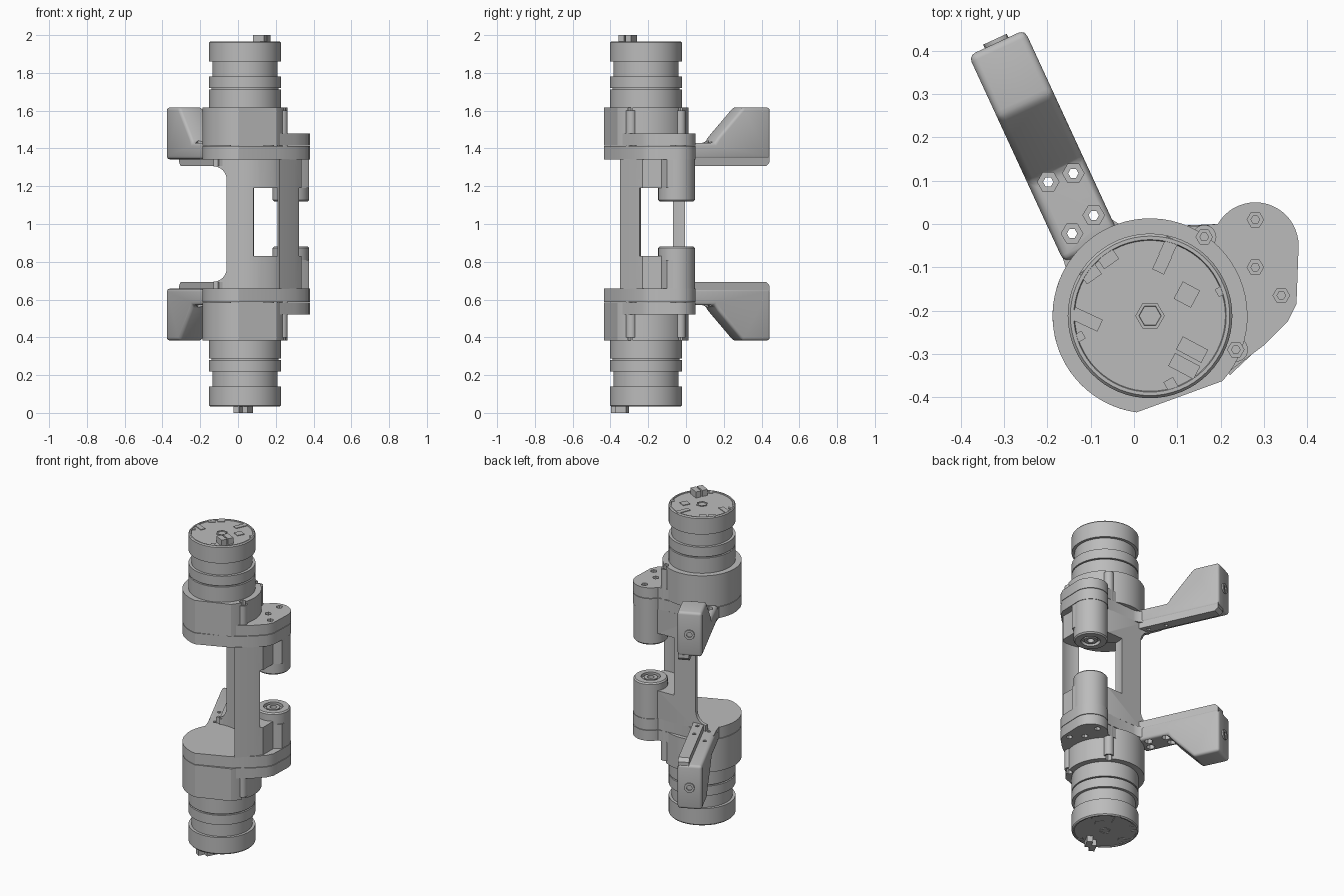
import bpy, bmesh
from math import radians, cos, sin
from mathutils import Matrix, Vector

if "Cube" in bpy.data.objects:
    bpy.data.objects.remove(bpy.data.objects["Cube"])

grey = bpy.data.materials.new("plain_grey")
grey.use_nodes = True
COLOUR = (0.5, 0.5, 0.5, 1)
grey.diffuse_color = COLOUR
grey.node_tree.nodes["Principled BSDF"].inputs["Base Color"].default_value = COLOUR

MOTOR = (0.037, -0.212)   # motor axis
PIVOT = (0.28, -0.05)     # pivot tube axis
parts = []


def arc(centre, r, a0, a1, n):
    angles = [radians(a0 + (a1 - a0) * i / n) for i in range(n + 1)]
    return [(centre[0] + r * cos(a), centre[1] + r * sin(a)) for a in angles]


def add_prism(bm, outline, lo, hi, matrix=Matrix()):
    low = [bm.verts.new(matrix @ Vector((x, y, lo))) for x, y in outline]
    high = [bm.verts.new(matrix @ Vector((x, y, hi))) for x, y in outline]
    bm.faces.new(low[::-1])
    bm.faces.new(high)
    for i in range(len(low)):
        j = (i + 1) % len(low)
        bm.faces.new((low[i], low[j], high[j], high[i]))


def add_lathe(bm, profile, centre, steps=64, matrix=Matrix()):
    verts = [bm.verts.new((r, 0, z)) for r, z in profile]
    edges = [bm.edges.new(p) for p in zip(verts, verts[1:])]
    made = bmesh.ops.spin(bm, geom=verts + edges, cent=(0, 0, 0), axis=(0, 0, 1),
                          angle=radians(360), steps=steps)
    new = set(verts)
    for f in bm.faces:
        if any(v in new for v in f.verts):
            new.update(f.verts)
    grown = True
    while grown:
        size = len(new)
        for v in list(new):
            new.update(e.other_vert(v) for e in v.link_edges)
        grown = len(new) > size
    shift = Matrix.Translation((centre[0], centre[1], 0))
    for v in new:
        v.co = matrix @ shift @ v.co
    bmesh.ops.remove_doubles(bm, verts=list(new), dist=1e-5)


def finish(bm, name, mirror=True, part=True):
    # Origins sit at mid height so that a Z mirror makes the lower half
    bmesh.ops.recalc_face_normals(bm, faces=bm.faces)
    bmesh.ops.translate(bm, verts=bm.verts, vec=(0, 0, -1))
    mesh = bpy.data.meshes.new(name)
    bm.to_mesh(mesh)
    bm.free()
    mesh.materials.append(grey)
    obj = bpy.data.objects.new(name, mesh)
    obj.location.z = 1
    bpy.context.collection.objects.link(obj)
    if part:
        parts.append((obj, mirror))
    else:
        obj.hide_render = True
    return obj


def prism(name, outline, lo, hi, matrix=Matrix(), **kw):
    bm = bmesh.new()
    add_prism(bm, outline, lo, hi, matrix)
    return finish(bm, name, **kw)


def lathe(name, profile, centre, steps=64, matrix=Matrix(), **kw):
    bm = bmesh.new()
    add_lathe(bm, profile, centre, steps, matrix)
    return finish(bm, name, **kw)


def box(bm, x, y, w, d, lo, hi, turn=0):
    m = Matrix.Translation((x, y, 0)) @ Matrix.Rotation(radians(turn), 4, "Z")
    w, d = w / 2, d / 2
    add_prism(bm, [(-w, -d), (w, -d), (w, d), (-w, d)], lo, hi, m)


def apply(obj):
    bpy.context.view_layer.update()
    dg = bpy.context.evaluated_depsgraph_get()
    mesh = bpy.data.meshes.new_from_object(obj.evaluated_get(dg))
    obj.modifiers.clear()
    obj.data = mesh


def cut(objs, cutter):
    for obj in objs:
        mod = obj.modifiers.new("cut", "BOOLEAN")
        mod.operation, mod.solver, mod.object = "DIFFERENCE", "EXACT", cutter
        apply(obj)
    bpy.data.objects.remove(cutter)


# Stepped motor with a rim groove and hub
lathe("motor", [(0, 1.6), (0.19, 1.6), (0.19, 1.712), (0.178, 1.712), (0.178, 1.72),
                (0.19, 1.72), (0.19, 1.78), (0.173, 1.78), (0.173, 1.86), (0.19, 1.86),
                (0.19, 1.96), (0.184, 1.967), (0.176, 1.967), (0.174, 1.962),
                (0, 1.962)], MOTOR)
lathe("motor_hub", [(0, 1.95), (0.034, 1.95), (0.034, 1.966), (0.026, 1.966),
                    (0.024, 1.958), (0, 1.958)], MOTOR, 6)

# Small board components on the motor face
bm = bmesh.new()
for x, y, w, d, turn in [(-0.1, -0.115, 0.03, 0.042, -55), (-0.06, -0.08, 0.03, 0.042, -55),
                         (0.065, -0.09, 0.045, 0.03, 65), (0.08, -0.055, 0.045, 0.03, 65),
                         (0.122, -0.163, 0.045, 0.045, -28), (-0.11, -0.22, 0.07, 0.03, -25),
                         (-0.125, -0.26, 0.02, 0.02, 30), (0.2, -0.155, 0.02, 0.02, 30),
                         (0.085, -0.37, 0.025, 0.025, 30)]:
    box(bm, x, y, w, d, 1.955, 1.966, turn)
finish(bm, "board_components")

# Paired wire sockets, turned differently on the two motors
for name, spots, lo, hi in [("upper_socket", [(0.134, -0.29), (0.116, -0.328)], 1.95, 2.0),
                            ("lower_socket", [(0.05, -0.34), (0.006, -0.36)], 0.0, 0.05)]:
    bm = bmesh.new()
    for x, y in spots:
        box(bm, x, y, 0.066, 0.034, lo, hi, -28 if lo > 1 else 62)
    finish(bm, name, mirror=False)

# Motor housing, cam cover and base plate
housing = prism("motor_housing", arc(MOTOR, 0.225, -42, 262, 56), 1.415, 1.617)
cam_edge = [(0.2, -0.355), (0.3, -0.28), (0.355, -0.225), (0.375, -0.185)]
lobe = arc(PIVOT, 0.1, 0, 150, 20)
cover = prism("cam_cover", cam_edge + lobe + [(0.06, -0.012), (0.05, -0.2)], 1.415, 1.48)
fillet = arc((0.01, 0.09), 0.1, 262, 205, 8)
base = prism("base_plate", arc(MOTOR, 0.225, 150, 262, 24) + cam_edge + lobe + fillet
             + [(-0.2, 0.01), (-0.17, -0.06)], 1.342, 1.412)
bosses = []
for x, y in [(0.162, -0.03), (0.235, -0.29)]:
    bosses.append(prism("screw_boss", arc((x, y), 0.028, 0, 345, 23), 1.4, 1.6))

# Pivot tube with a recessed bearing
lathe("pivot_tube", [(0, 1.4), (0.097, 1.4), (0.097, 1.128), (0.09, 1.12), (0.055, 1.12),
                     (0.055, 1.14), (0.038, 1.14), (0.038, 1.124), (0.02, 1.124),
                     (0.02, 1.16), (0, 1.16)], PIVOT)
prism("tube_web", [(0.24, -0.17), (0.335, -0.13), (0.375, -0.1), (0.375, -0.05),
                   (0.28, -0.05)], 1.19, 1.36)

# Bracket arm: side profile run along the arm direction
u, v = Vector((-0.419, 0.908, 0)), Vector((0.908, 0.419, 0))
frame = Matrix((u, Vector((0, 0, 1)), v)).transposed().to_4x4()
frame = Matrix.Translation((-0.17, -0.07, 0)) @ frame
arm = prism("bracket_arm", [(-0.02, 1.342), (0.505, 1.342), (0.505, 1.617), (0.345, 1.617),
                            (0.2, 1.46), (0.18, 1.43), (-0.02, 1.43)], 0, 0.142, frame)
bevel = arm.modifiers.new("soft_edges", "BEVEL")
bevel.width, bevel.segments = 0.016, 3
apply(arm)
rib = prism("arm_rib", [(0.0, 1.306), (0.48, 1.306), (0.5, 1.326), (0.5, 1.36), (0.0, 1.36)],
            0.075, 0.139, frame)

# Screw in the end of the arm
end = Matrix((v, Vector((0, 0, 1)), u)).transposed().to_4x4()
end = Matrix.Translation(Vector((-0.17, -0.07, 1.48)) + v * 0.071) @ end
lathe("arm_end_screw", [(0, 0.49), (0.03, 0.49), (0.03, 0.514), (0.016, 0.514),
                        (0.016, 0.506), (0, 0.506)], (0, 0), 12, end)

# Hexagonal nut pockets through the arm root, blind ones in the covers
bm = bmesh.new()
for x, y in [(-0.198, 0.097), (-0.14, 0.117), (-0.143, -0.022), (-0.093, 0.02)]:
    add_lathe(bm, [(0, 1.25), (0.012, 1.25), (0.012, 1.4), (0.025, 1.4), (0.025, 1.46),
                   (0, 1.46)], (x, y), 6)
cut([arm, base, rib], finish(bm, "nut_cutter", part=False))
bm = bmesh.new()
for x, y, z in [(0.34, -0.165, 1.48), (0.28, 0.01, 1.48), (0.28, -0.1, 1.48),
                (0.162, -0.03, 1.6), (0.235, -0.29, 1.6)]:
    add_lathe(bm, [(0, z - 0.05), (0.01, z - 0.05), (0.01, z - 0.025), (0.019, z - 0.025),
                   (0.019, z + 0.03), (0, z + 0.03)], (x, y), 6)
cut([cover, housing] + bosses, finish(bm, "screw_cutter", part=False))

# Central column, hollowed in front and cut away between the tubes
column = prism("central_column", arc((-0.06, -0.31), 0.28, 90, 0, 24)
               + [(0.22, -0.35), (0.3, -0.275), (0.335, -0.23), (0.335, -0.05), (0.2, 0.0),
                  (-0.06, -0.01)], 0.655, 1.345, mirror=False)
cut([column], lathe("gap_cutter", [(0, 0.83), (0.2, 0.83), (0.2, 1.17), (0.2, 1.19),
                                   (0, 1.19)], PIVOT, part=False))

# Curved gusset between column and arm rib
upright = Matrix.Rotation(radians(90), 4, "X")
prism("column_gusset", arc((-0.13, 1.235), 0.07, 0, 90, 8) + [(-0.13, 1.345), (-0.05, 1.345),
                                                             (-0.05, 1.235)],
      0.01, 0.03, upright)

# Lower half by mirroring, then shading
for obj, mirror in parts:
    if mirror:
        obj.modifiers.new("lower_half", "MIRROR").use_axis = (False, False, True)
        apply(obj)
bpy.ops.object.select_all(action="DESELECT")
for obj, _ in parts:
    obj.select_set(True)
bpy.context.view_layer.objects.active = parts[0][0]
bpy.ops.object.shade_smooth_by_angle(angle=radians(30))
